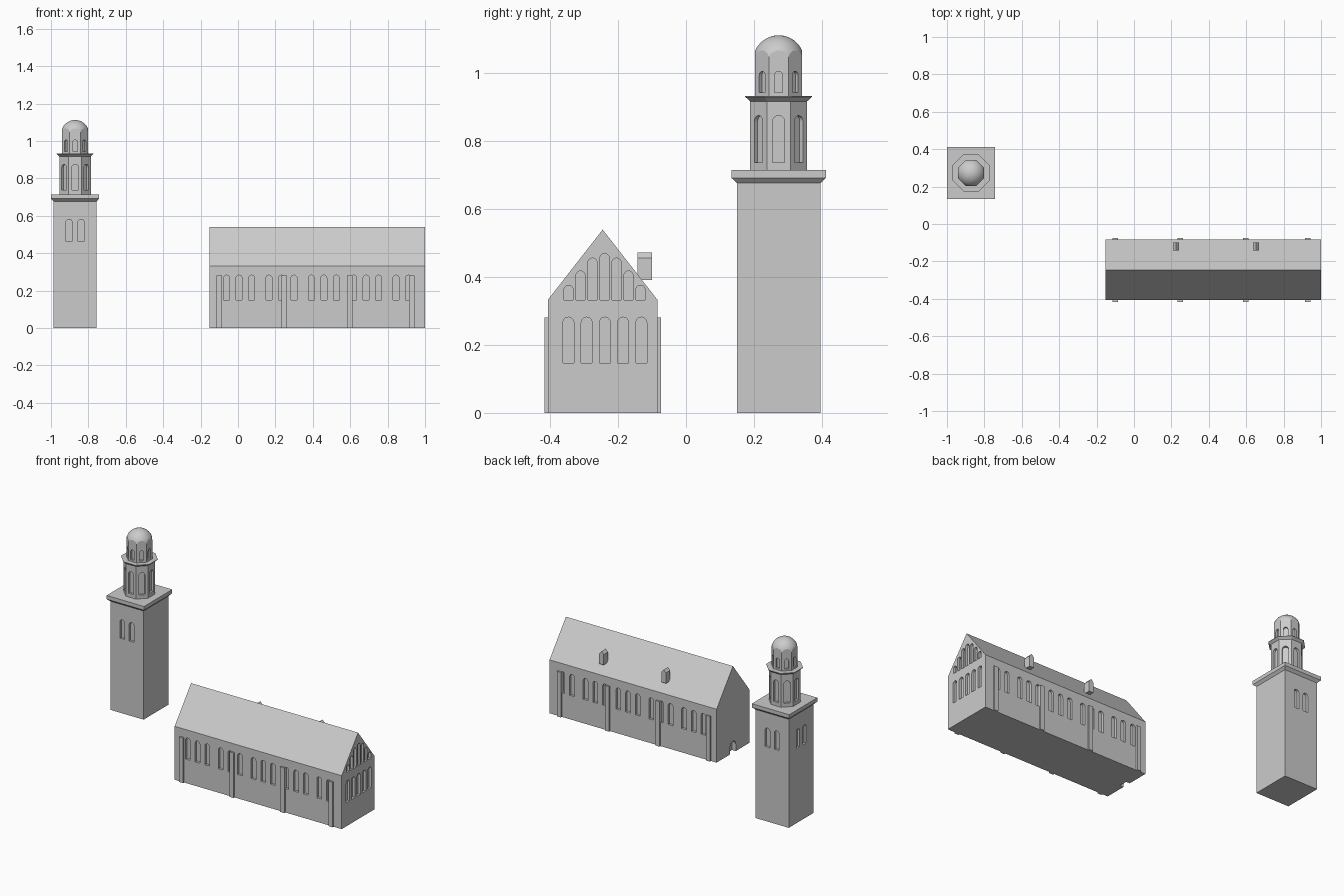
import bpy, bmesh, math
from mathutils import Vector

if "Cube" in bpy.data.objects:
    bpy.data.objects.remove(bpy.data.objects["Cube"])

stone = bpy.data.materials.new("grey_stone")
stone.diffuse_color = (0.6, 0.6, 0.6, 1)
stone.use_nodes = True
stone.node_tree.nodes["Principled BSDF"].inputs["Base Color"].default_value = stone.diffuse_color


def finish(name, bm):
    bmesh.ops.remove_doubles(bm, verts=bm.verts[:], dist=1e-5)
    bmesh.ops.recalc_face_normals(bm, faces=bm.faces[:])
    me = bpy.data.meshes.new(name)
    bm.to_mesh(me)
    bm.free()
    me.materials.append(stone)
    ob = bpy.data.objects.new(name, me)
    bpy.context.collection.objects.link(ob)
    return ob


def prism(bm, points, offset):
    """Extrude a flat outline along an offset vector."""
    a = [bm.verts.new(p) for p in points]
    b = [bm.verts.new(Vector(p) + Vector(offset)) for p in points]
    bm.faces.new(a)
    bm.faces.new(b)
    for i in range(len(a)):
        j = (i + 1) % len(a)
        bm.faces.new((a[i], a[j], b[j], b[i]))


def loft(name, sides, rings, center):
    """Stack polygons given as (half width x, half width y, z), flats facing the axes."""
    bm = bmesh.new()
    k = 1 / math.cos(math.pi / sides)
    loops = []
    for rx, ry, z in rings:
        loops.append([bm.verts.new((center[0] + rx * k * math.cos((i + .5) * math.tau / sides),
                                    center[1] + ry * k * math.sin((i + .5) * math.tau / sides), z))
                      for i in range(sides)])
    for lo, hi in zip(loops, loops[1:]):
        for i in range(sides):
            j = (i + 1) % sides
            bm.faces.new((lo[i], lo[j], hi[j], hi[i]))
    bm.faces.new(loops[0])
    bm.faces.new(loops[-1])
    return finish(name, bm)


def box(name, x0, x1, y0, y1, z0, z1):
    bm = bmesh.new()
    prism(bm, [(x0, y0, z0), (x1, y0, z0), (x1, y1, z0), (x0, y1, z0)], (0, 0, z1 - z0))
    return finish(name, bm)


def arch(bm, x, y, angle, width, z0, z1, depth):
    """Round-headed opening on a wall point whose outward normal has this angle."""
    n = Vector((math.cos(angle), math.sin(angle), 0))
    t = Vector((-n.y, n.x, 0))
    r = width / 2
    uv = [(-r, z0), (r, z0)] + [(r * math.cos(i * math.pi / 10), z1 - r + r * math.sin(i * math.pi / 10))
                                for i in range(11)]
    base = Vector((x, y, 0)) - n * depth
    prism(bm, [base + t * u + Vector((0, 0, v)) for u, v in uv], n * (depth + 0.015))


def boolean(ob, cutter, operation):
    m = ob.modifiers.new("cut", 'BOOLEAN')
    m.operation, m.solver, m.object = operation, 'EXACT', cutter
    bpy.context.view_layer.objects.active = ob
    bpy.ops.object.modifier_apply(modifier=m.name)
    bpy.data.objects.remove(cutter)


RIGHT, BACK, LEFT, FRONT = 0, math.pi / 2, math.pi, -math.pi / 2

# Tower shaft with paired windows on three sides
cx, cy, hx, hy = -0.871, 0.273, 0.115, 0.123
shaft = loft("tower_shaft", 4, [(hx, hy, 0), (hx, hy, 0.68)], (cx, cy))
cuts = bmesh.new()
for s in (-0.032, 0.032):
    arch(cuts, cx + s, cy - hy, FRONT, 0.033, 0.464, 0.582, 0.015)
    arch(cuts, cx + s, cy + hy, BACK, 0.033, 0.464, 0.582, 0.015)
    arch(cuts, cx - hx, cy + s, LEFT, 0.033, 0.464, 0.582, 0.015)
boolean(shaft, finish("shaft_cutter", cuts), 'DIFFERENCE')
loft("tower_cornice", 4, [(hx, hy, 0.677), (0.129, 0.139, 0.692), (0.129, 0.139, 0.715)], (cx, cy))


# Octagonal stages with a niche on every face
def niches(ob, apothem, width, z0, z1, depth):
    bm = bmesh.new()
    for i in range(8):
        a = i * math.pi / 4
        arch(bm, cx + apothem * math.cos(a), cy + apothem * math.sin(a), a, width, z0, z1, depth)
    boolean(ob, finish("niche_cutter", bm), 'DIFFERENCE')


belfry = loft("belfry", 8, [(0.084, 0.084, 0.71), (0.084, 0.084, 0.92)], (cx, cy))
niches(belfry, 0.084, 0.035, 0.738, 0.876, 0.014)
loft("belfry_cornice", 8, [(0.084, 0.084, 0.918), (0.0985, 0.0985, 0.931), (0.0985, 0.0985, 0.933)], (cx, cy))

# Lantern: octagon trimmed by a round dome
R, zc = 0.0755, 1.037
lantern = loft("lantern_dome", 8, [(0.069, 0.069, 0.93), (0.069, 0.069, 1.2)], (cx, cy))
rings = [(R, R, 0.9)]
for i in range(13):
    r = max(R * math.cos(i * math.pi / 24), 0.0005)
    rings.append((r, r, zc + R * math.sin(i * math.pi / 24)))
boolean(lantern, loft("dome_cutter", 32, rings, (cx, cy)), 'INTERSECT')
niches(lantern, 0.069, 0.024, 0.944, 1.006, 0.011)
bpy.ops.object.select_all(action='DESELECT')
lantern.select_set(True)
bpy.context.view_layer.objects.active = lantern
bpy.ops.object.shade_smooth_by_angle(angle=math.radians(20))

# Nave with pitched roof
x0, x1, y0, y1 = -0.152, 1.0, -0.407, -0.084
ym = (y0 + y1) / 2
bm = bmesh.new()
prism(bm, [(x0, y0, 0), (x0, y1, 0), (x0, y1, 0.333), (x0, ym, 0.54), (x0, y0, 0.333)], (x1 - x0, 0, 0))
nave = finish("nave", bm)

cuts = bmesh.new()
# Side windows in groups of three, the last group a pair
for i in range(14):
    x = -0.061 + 0.2265 * (i // 3) + 0.0667 * (i % 3)
    arch(cuts, x, y0, FRONT, 0.032, 0.149, 0.283, 0.015)
    arch(cuts, x, y1, BACK, 0.032, 0.149, 0.283, 0.015)
# Gable windows: a row of five below, a stepped row of seven above
for i in range(-2, 3):
    arch(cuts, x1, -0.239 + 0.0537 * i, RIGHT, 0.032, 0.147, 0.282, 0.015)
for i in range(-3, 4):
    arch(cuts, x1, -0.24 + 0.0353 * i, RIGHT, 0.027, 0.333, (0.47, 0.456, 0.418, 0.376)[abs(i)], 0.015)
# Door in the opposite gable
arch(cuts, x0, ym, LEFT, 0.055, -0.02, 0.072, 0.025)
boolean(nave, finish("nave_cutter", cuts), 'DIFFERENCE')

# Buttresses along both sides
for x in (-0.1, 0.247, 0.597, 0.929):
    box("front_buttress", x - 0.014, x + 0.014, y0 - 0.01, y0 + 0.014, 0, 0.281)
    box("back_buttress", x - 0.014, x + 0.014, y1 - 0.014, y1 + 0.01, 0, 0.281)

# Small gabled dormers on the back slope
for x in (0.224, 0.653):
    bm = bmesh.new()
    w = 0.0155
    prism(bm, [(x - w, -0.1425, 0.391), (x + w, -0.1425, 0.391), (x + w, -0.1425, 0.456),
               (x, -0.1425, 0.473), (x - w, -0.1425, 0.456)], (0, 0.0425, 0))
    finish("dormer", bm)
